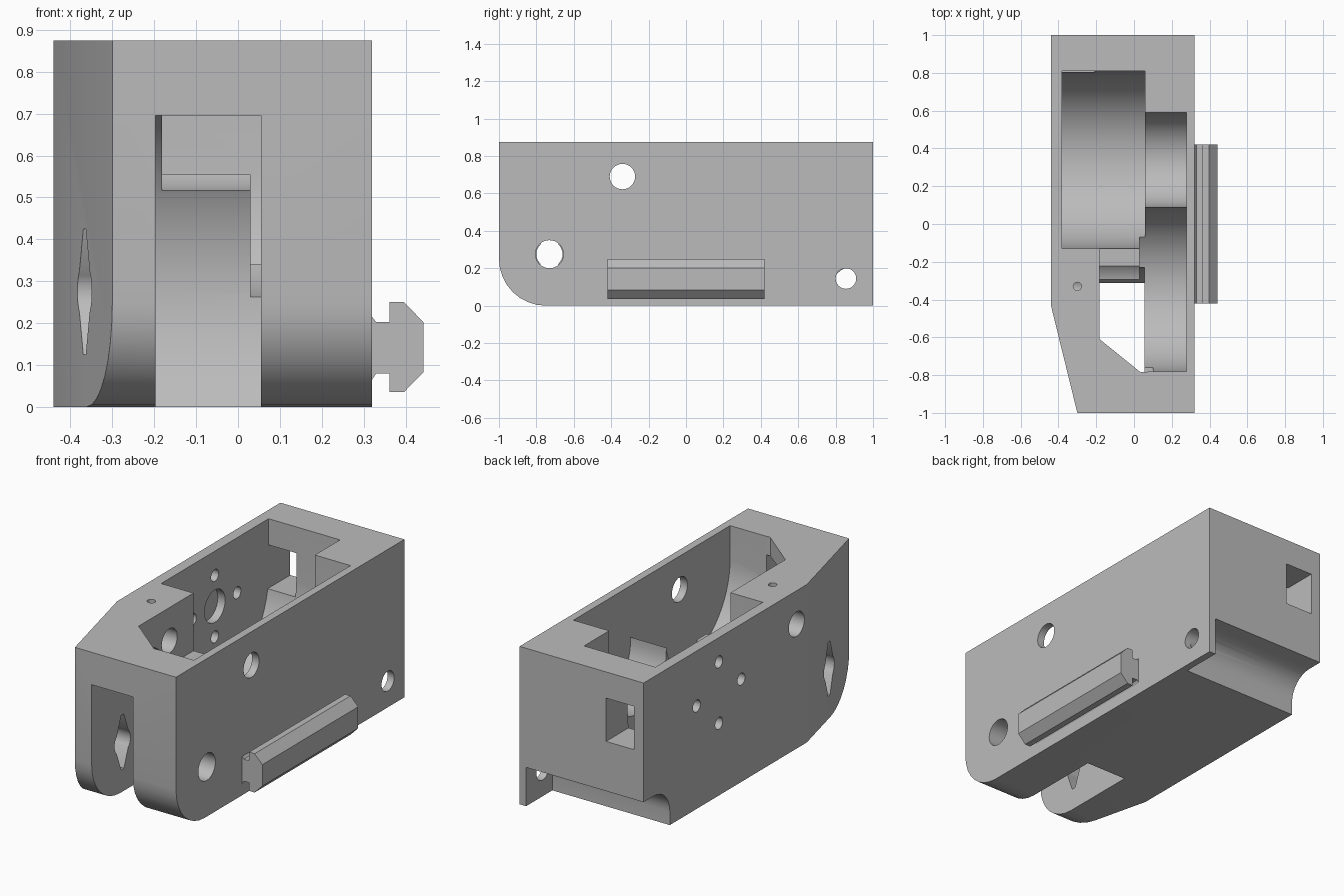
import bpy, bmesh
from math import sin, cos, pi, radians

cube = bpy.data.objects.get("Cube")
if cube:
    bpy.data.objects.remove(cube, do_unlink=True)

grey = bpy.data.materials.new("plain grey")
grey.use_nodes = True
GREY = (0.5, 0.5, 0.5, 1)
grey.diffuse_color = GREY
grey.node_tree.nodes["Principled BSDF"].inputs["Base Color"].default_value = GREY


def prism(name, pts, axis, lo, hi):
    """Extrude a 2D outline: axis x uses (y, z), y uses (x, z), z uses (x, y)."""
    place = {"x": lambda a, b, t: (t, a, b),
             "y": lambda a, b, t: (a, t, b),
             "z": lambda a, b, t: (a, b, t)}[axis]
    bm = bmesh.new()
    low = [bm.verts.new(place(a, b, lo)) for a, b in pts]
    high = [bm.verts.new(place(a, b, hi)) for a, b in pts]
    bm.faces.new(low)
    bm.faces.new(high)
    n = len(pts)
    for i in range(n):
        j = (i + 1) % n
        bm.faces.new((low[i], low[j], high[j], high[i]))
    bmesh.ops.recalc_face_normals(bm, faces=bm.faces)
    me = bpy.data.meshes.new(name)
    bm.to_mesh(me)
    bm.free()
    me.materials.append(grey)
    ob = bpy.data.objects.new(name, me)
    bpy.context.collection.objects.link(ob)
    return ob


def arc(cy, cz, r, a0, a1, n):
    return [(cy + r * cos(a0 + (a1 - a0) * i / n),
             cz + r * sin(a0 + (a1 - a0) * i / n)) for i in range(n + 1)]


def circle(cy, cz, r, n=32):
    return arc(cy, cz, r, 0, 2 * pi, n)[:-1]


def open_round(cy, cz, r):
    """Round-bottomed outline that runs straight up through the top."""
    return arc(cy, cz, r, pi, 2 * pi, 32) + [(cy + r, 1), (cy - r, 1)]


def rect(a0, a1, b0, b1):
    return [(a0, b0), (a1, b0), (a1, b1), (a0, b1)]


def boolean(target, other, operation):
    mod = target.modifiers.new(operation, "BOOLEAN")
    mod.operation = operation
    mod.solver = "EXACT"
    mod.object = other
    bpy.context.view_layer.objects.active = target
    bpy.ops.object.modifier_apply(modifier=mod.name)
    bpy.data.objects.remove(other, do_unlink=True)


def cut(pts, axis, lo, hi):
    boolean(housing, prism("cutter", pts, axis, lo, hi), "DIFFERENCE")


TOP = 0.875
AXLE, IDLER, MOTOR = (-0.73, 0.275), (-0.34, 0.69), (0.34, 0.57)

# Housing block: side outline with rounded front foot, trimmed by the plan outline
side = arc(-0.75, 0.25, 0.25, pi, 1.5 * pi, 8) + [(1, 0), (1, TOP), (-1, TOP)]
housing = prism("housing", side, "x", -0.44, 0.32)
cut([(-0.44, -0.43), (-0.30, -1), (-0.30, -1.2), (-0.6, -1.2), (-0.6, -0.43)],
    "z", -0.1, 1)

# Front wheel slot
cut(circle(*AXLE, 0.5, 64), "x", -0.197, 0.055)

# Motor, pulley, gear and hub pockets, open at the top
cut(open_round(*MOTOR, 0.47), "x", -0.38, 0.058)
cut(open_round(*MOTOR, 0.25), "x", 0, 0.277)
cut(open_round(*IDLER, 0.442), "x", 0.03, 0.277)
cut(open_round(*IDLER, 0.18), "x", -0.182, 0.04)
cut([(-0.182, 0), (-0.182, -0.61), (0.035, -0.785), (0.1, -0.78), (0.1, 0)],
    "z", 0.555, 1)

# Rear roller notch with a rounded inner corner
cut([(1.1, -0.1), (1.1, 0.215)] + arc(0.91, 0.075, 0.14, pi / 2, pi, 8) + [(0.77, -0.1)],
    "x", -0.6, 0.28)

# Rear cable window
cut(rect(-0.38, -0.21, 0.49, 0.73), "y", 0.6, 1.1)

# Axle holes
cut(circle(*AXLE, 0.075), "x", 0, 0.5)
cut(circle(*IDLER, 0.068), "x", -0.6, 0.5)
cut(circle(0.855, 0.145, 0.055), "x", 0.2, 0.5)

# Horn-shaped opening: a round centre with two tapered arms
ay, az = AXLE
horn = []
for start, tip in ((-pi / 4, 0.15), (3 * pi / 4, -0.15)):
    horn += arc(ay, az, 0.07, start, start + pi / 2, 8) + [(ay + 0.012, az + tip), (ay - 0.012, az + tip)][::1 if tip > 0 else -1]
cut(horn, "x", -0.6, -0.1)

# Motor mounting holes and boss recess
my, mz = MOTOR
for dy, dz in ((0, 0.17), (0, -0.17), (0.195, 0), (-0.195, 0)):
    cut(circle(my + dy, mz + dz, 0.033, 20), "x", -0.6, -0.3)
cut(circle(my, mz, 0.09), "x", -0.425, -0.3)

# Set screw hole
cut(circle(-0.30, -0.33, 0.022, 16), "z", 0.69, 1)

# Side mounting rail
rail = [(0.32, 0.065), (0.33, 0.08), (0.362, 0.08), (0.362, 0.035), (0.396, 0.035),
        (0.443, 0.083), (0.443, 0.202), (0.396, 0.25), (0.362, 0.25),
        (0.362, 0.202), (0.33, 0.202), (0.32, 0.215)]
side_rail = prism("side_rail", rail, "y", -0.42, 0.42)

# Smooth the curved walls, keep the edges sharp
bpy.ops.object.select_all(action="DESELECT")
housing.select_set(True)
bpy.context.view_layer.objects.active = housing
bpy.ops.object.shade_smooth_by_angle(angle=radians(25))
